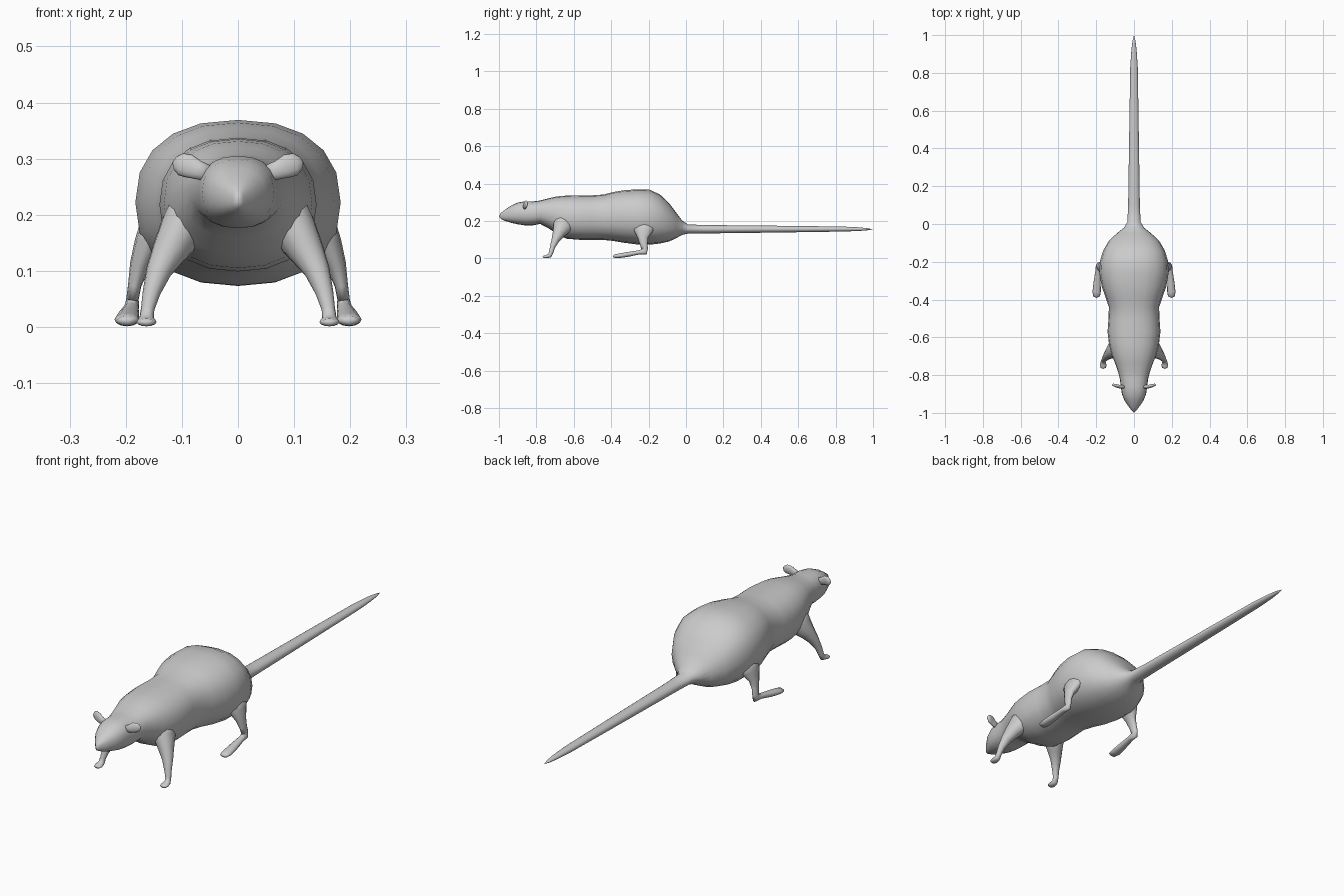
import bpy, bmesh
from math import cos, sin, tau
from mathutils import Vector


def spow(v, e):
    return abs(v) ** e * (1 if v >= 0 else -1)


def loft(name, rings, start=None, end=None, mirror=False):
    """Skin a list of point rings, closing each end with a pole or a flat cap."""
    bm = bmesh.new()
    loops = [[bm.verts.new(p) for p in r] for r in rings]
    n = len(loops[0])
    for a, b in zip(loops, loops[1:]):
        for i in range(n):
            j = (i + 1) % n
            bm.faces.new((a[i], a[j], b[j], b[i]))
    for loop, tip in ((loops[0], start), (loops[-1], end)):
        if tip is None:
            bm.faces.new(loop)
        else:
            t = bm.verts.new(tip)
            for i in range(n):
                bm.faces.new((loop[i], loop[(i + 1) % n], t))
    bmesh.ops.recalc_face_normals(bm, faces=bm.faces)
    for f in bm.faces:
        f.smooth = True
    me = bpy.data.meshes.new(name)
    bm.to_mesh(me)
    bm.free()
    ob = bpy.data.objects.new(name, me)
    bpy.context.collection.objects.link(ob)
    if mirror:
        ob.modifiers.new("mirror", 'MIRROR').use_mirror_merge = False
    return ob


def limb(name, path, ref, tip, sides=12):
    """Mirrored tube: path of (x, y, z, radius along ref, radius across)."""
    pts = [Vector(p[:3]) for p in path]
    rings = []
    for i, p in enumerate(path):
        t = (pts[min(i + 1, len(pts) - 1)] - pts[max(i - 1, 0)]).normalized()
        u = (ref - t * ref.dot(t)).normalized()
        v = t.cross(u)
        rings.append([pts[i] + u * p[3] * cos(tau * k / sides) + v * p[4] * sin(tau * k / sides)
                      for k in range(sides)])
    return loft(name, rings, end=tip, mirror=True)


# Body, head and tail in one skin: y, top z, bottom z, half width
stations = [
    (-0.99, 0.243, 0.211, 0.010), (-0.97, 0.258, 0.201, 0.026),
    (-0.935, 0.282, 0.190, 0.050), (-0.90, 0.298, 0.182, 0.064),
    (-0.86, 0.305, 0.176, 0.070), (-0.82, 0.304, 0.176, 0.075),
    (-0.78, 0.309, 0.184, 0.085), (-0.735, 0.321, 0.160, 0.101),
    (-0.69, 0.331, 0.130, 0.119), (-0.64, 0.335, 0.105, 0.132),
    (-0.57, 0.337, 0.099, 0.140), (-0.50, 0.337, 0.099, 0.135),
    (-0.44, 0.341, 0.098, 0.133), (-0.39, 0.354, 0.093, 0.150),
    (-0.33, 0.364, 0.083, 0.171), (-0.26, 0.369, 0.074, 0.183),
    (-0.195, 0.367, 0.073, 0.180), (-0.14, 0.342, 0.079, 0.163),
    (-0.09, 0.295, 0.090, 0.134), (-0.05, 0.241, 0.109, 0.092),
    (-0.02, 0.201, 0.126, 0.054), (0.01, 0.181, 0.132, 0.035),
    (0.10, 0.178, 0.133, 0.031), (0.50, 0.174, 0.138, 0.025),
    (0.83, 0.170, 0.143, 0.020), (0.92, 0.166, 0.146, 0.014),
    (0.97, 0.161, 0.150, 0.008),
]
SIDES = 20
rings = []
for y, top, bot, w in stations:
    e = 0.86 if y < -0.03 else 1.0
    zc, h = (top + bot) / 2, (top - bot) / 2
    rings.append([(w * spow(cos(tau * k / SIDES), e), y, zc + h * spow(sin(tau * k / SIDES), e))
                  for k in range(SIDES)])
loft("body_and_tail", rings, (0, -1, 0.225), (0, 1, 0.155))

X, Y = Vector((1, 0, 0)), Vector((0, 1, 0))

# Front legs with small paws
limb("front_legs", [
    (0.075, -0.640, 0.215, 0.045, 0.065), (0.098, -0.658, 0.175, 0.042, 0.055),
    (0.122, -0.680, 0.135, 0.032, 0.034), (0.141, -0.697, 0.100, 0.023, 0.022),
    (0.154, -0.713, 0.062, 0.016, 0.014), (0.161, -0.721, 0.032, 0.012, 0.012),
    (0.163, -0.729, 0.014, 0.013, 0.012), (0.163, -0.748, 0.009, 0.018, 0.008),
    (0.163, -0.761, 0.008, 0.014, 0.007)], X, (0.163, -0.767, 0.008))

# Hind legs with long feet
limb("hind_legs", [
    (0.135, -0.225, 0.200, 0.034, 0.075), (0.160, -0.228, 0.145, 0.026, 0.050),
    (0.175, -0.230, 0.110, 0.018, 0.028), (0.184, -0.226, 0.075, 0.012, 0.020),
    (0.188, -0.221, 0.050, 0.011, 0.018), (0.189, -0.220, 0.036, 0.013, 0.018),
    (0.191, -0.250, 0.032, 0.014, 0.011), (0.195, -0.310, 0.021, 0.019, 0.013),
    (0.198, -0.360, 0.013, 0.022, 0.012), (0.198, -0.383, 0.011, 0.018, 0.009)],
    X, (0.198, -0.391, 0.010))

# Thin rounded ears
limb("ears", [
    (0.048, -0.862, 0.272, 0.010, 0.014), (0.072, -0.862, 0.280, 0.009, 0.017),
    (0.088, -0.858, 0.287, 0.009, 0.021), (0.102, -0.854, 0.290, 0.008, 0.020),
    (0.112, -0.851, 0.292, 0.006, 0.012)], Y, (0.117, -0.850, 0.293))
